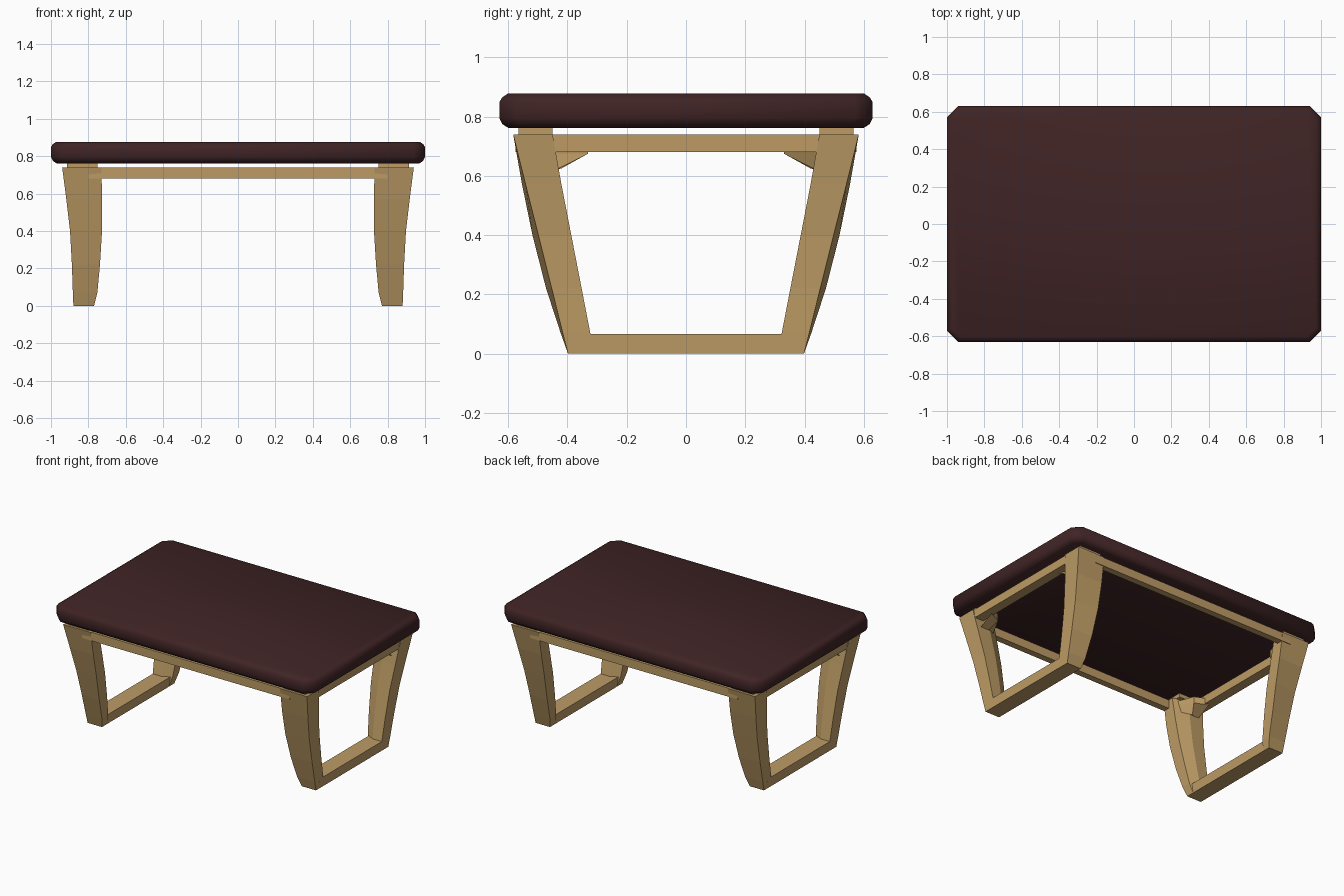
import bpy, bmesh

if "Cube" in bpy.data.objects:
    bpy.data.objects.remove(bpy.data.objects["Cube"])

def material(name, rgb):
    m = bpy.data.materials.new(name)
    m.diffuse_color = (*rgb, 1)
    m.use_nodes = True
    m.node_tree.nodes["Principled BSDF"].inputs["Base Color"].default_value = m.diffuse_color
    return m

LEATHER = material("dark brown leather", (0.050, 0.017, 0.018))
WOOD = material("light wood", (0.51, 0.33, 0.13))

def loft(name, rings, mat, mirror=(False, False)):
    """Skin a stack of equal-length point rings, cap the ends, mirror across x / y."""
    bm = bmesh.new()
    rows = [[bm.verts.new(p) for p in ring] for ring in rings]
    n = len(rows[0])
    for a, b in zip(rows, rows[1:]):
        for i in range(n):
            j = (i + 1) % n
            bm.faces.new((a[i], a[j], b[j], b[i]))
    bm.faces.new(rows[0])
    bm.faces.new(rows[-1])
    bmesh.ops.recalc_face_normals(bm, faces=bm.faces)
    me = bpy.data.meshes.new(name)
    bm.to_mesh(me)
    bm.free()
    me.materials.append(mat)
    ob = bpy.data.objects.new(name, me)
    bpy.context.collection.objects.link(ob)
    if any(mirror):
        mod = ob.modifiers.new("Mirror", "MIRROR")
        mod.use_axis = (mirror[0], mirror[1], False)
        mod.use_mirror_merge = False
    return ob

def box(name, x0, x1, y0, y1, z0, z1, mirror):
    return loft(name, [[(x0, y0, z), (x1, y0, z), (x1, y1, z), (x0, y1, z)]
                       for z in (z0, z1)], WOOD, mirror)

# Padded seat: clipped-corner outline with rounded edge profile
def octagon(x, y, c, z):
    return [(x, y - c, z), (x - c, y, z), (-x + c, y, z), (-x, y - c, z),
            (-x, -y + c, z), (-x + c, -y, z), (x - c, -y, z), (x, -y + c, z)]

profile = [(0.030, 0.762), (0.010, 0.775), (0, 0.795),
           (0, 0.848), (0.010, 0.865), (0.028, 0.877)]
seat = loft("seat", [octagon(1 - d, 0.63 - d, 0.06 - d * 0.5, z) for d, z in profile], LEATHER)
bpy.context.view_layer.objects.active = seat
seat.select_set(True)
bpy.ops.object.shade_smooth_by_angle(angle=0.7)

# Tapered legs: z, outer x, inner x, outer y, inner y, bowed y of the inner edge
levels = [(0.00, 0.880, 0.770, 0.398, 0.310, 0.398),
          (0.07, 0.883, 0.752, 0.416, 0.323, 0.423),
          (0.22, 0.888, 0.738, 0.453, 0.352, 0.472),
          (0.40, 0.898, 0.727, 0.498, 0.387, 0.518),
          (0.57, 0.918, 0.727, 0.541, 0.420, 0.553),
          (0.74, 0.940, 0.730, 0.583, 0.450, 0.580)]
rings = []
for z, xo, xi, yo, yi, ye in levels:
    mid = xi + 0.45 * (xo - xi)
    rings.append([(xo, yo, z), (xo, yi, z), (mid, yi, z),
                  (xi, yi + 0.35 * (yo - yi), z), (xi, ye, z)])
loft("leg", rings, WOOD, (True, True))

# Floor bars joining each pair of legs
loft("floor_bar", [[(x0, s * y0, 0), (x1, s * y0, 0), (x2, s * y1, 0.066), (x3, s * y1, 0.066)]
                   for s, x0, x1, x2, x3, y0, y1 in
                   ((-1, 0.77, 0.88, 0.883, 0.765, 0.38, 0.36),
                    (1, 0.77, 0.88, 0.883, 0.765, 0.38, 0.36))], WOOD, (True, False))

# Rails under the seat
box("long_rail", -0.80, 0.80, 0.53, 0.575, 0.68, 0.74, (False, True))
box("end_rail", 0.865, 0.932, -0.50, 0.50, 0.68, 0.74, (True, False))

# Pads lifting the seat off the frame
box("seat_pad", 0.75, 0.915, 0.45, 0.565, 0.735, 0.768, (True, True))

# Triangular corner braces inside the frame
loft("corner_brace", [[(0.89, 0.44, 0.62), (0.76, 0.48, 0.62), (0.83, 0.42, 0.625)],
                      [(0.89, 0.33, 0.675), (0.74, 0.53, 0.675), (0.80, 0.37, 0.675)],
                      [(0.89, 0.33, 0.72), (0.74, 0.53, 0.72), (0.80, 0.37, 0.72)]],
     WOOD, (True, True))
